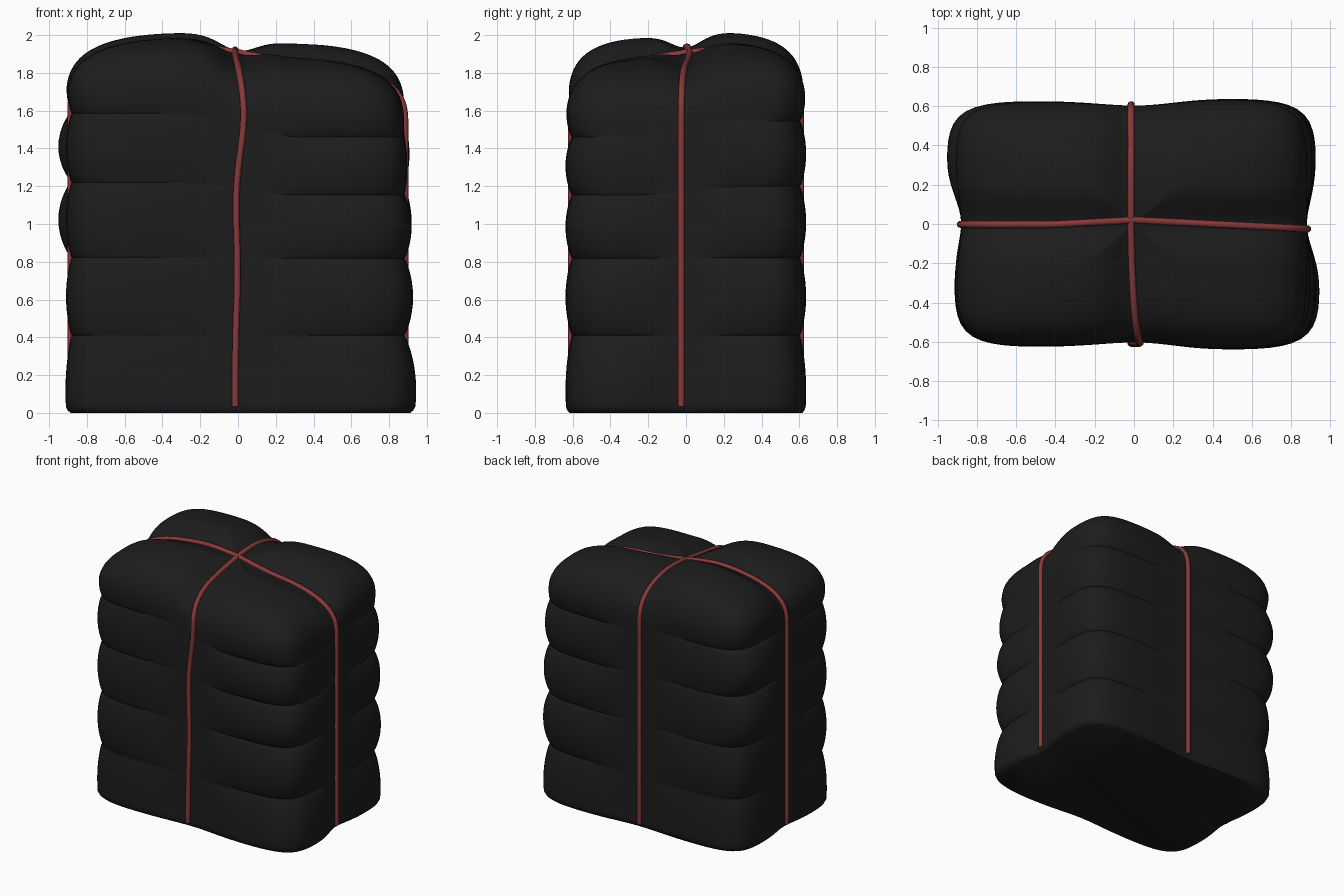
import bpy, bmesh, math
from mathutils import Vector

if "Cube" in bpy.data.objects:
    bpy.data.objects.remove(bpy.data.objects["Cube"])

LEVELS = [0.0, 0.41, 0.82, 1.19, 1.53]          # crease heights between layers
# sideways bulge of each layer at front-left, front-right, back-right, back-left
BULGE = [(0.036, 0.067, 0.045, 0.036), (0.033, 0.05, 0.048, 0.032),
         (0.033, 0.042, 0.042, 0.075), (0.033, 0.018, 0.03, 0.075),
         (0.028, 0.0, 0.003, 0.036)]
N = 144


def material(name, rgb):
    m = bpy.data.materials.new(name)
    m.diffuse_color = (*rgb, 1)
    m.use_nodes = True
    m.node_tree.nodes["Principled BSDF"].inputs["Base Color"].default_value = m.diffuse_color
    return m


def ramp(v, w):
    t = min(1, max(0, v / w * 0.5 + 0.5))
    return t * t * (3 - 2 * t)


def corners(x, y, fl, fr, br, bl):
    """Soft blend of four corner values."""
    u, v = ramp(x, 0.35), ramp(y, 0.3)
    return (fl * (1 - u) + fr * u) * (1 - v) + (bl * (1 - u) + br * u) * v


def outline(th, layer, swell):
    """Pinched rounded rectangle, swollen between the cords."""
    c, s = math.cos(th), math.sin(th)
    r = (abs(c / 0.88) ** 7 + abs(s / 0.603) ** 7) ** (-1 / 7)
    x, y = r * c, r * s
    k = (1 - math.exp(-(x / 0.27) ** 2)) * (1 - math.exp(-(y / 0.17) ** 2))
    bx = corners(x, y, *BULGE[layer])
    by = corners(x, y, 0.024, 0.038, 0.036, 0.024)
    return x * (1 + bx / 0.88 * k * swell), y * (1 + by / 0.603 * k * swell)


def crease(i, x, y):
    tilt = corners(x, y, 0.055, -0.07, 0.015, 0.065)
    return LEVELS[i] + tilt * max(0, LEVELS[i] - 0.8) / 0.73


def top_height(x, y):
    far = min(1.2, max(abs(x) / 0.88, abs(y) / 0.6))
    groove = max(math.exp(-(x / 0.13) ** 2), math.exp(-(y / 0.11) ** 2))
    top = corners(x, y, 1.99, 1.88, 1.962, 2.018)
    return top - (0.062 + 0.03 * far * far) * groove


def surface(th, layer, s):
    """Point on the bundle; s runs 0..1 up one layer."""
    if layer < 4:
        t = 0.3 + 0.7 * s if layer == 0 else s
        x, y = outline(th, layer, max(0, math.sin(math.pi * t)) ** 0.7)
        z0, z1 = crease(layer, x, y), crease(layer + 1, x, y)
        rho = 1.0
        if layer == 0 and s < 0.08:              # rounded bottom edge
            rho = 1 - 0.025 * (1 - s / 0.08) ** 2
        return Vector((x * rho, y * rho, z0 + (z1 - z0) * s)), rho
    phi = math.pi / 2 * s * s * (3 - 2 * s)
    zf = math.sin(phi) ** (2 / 3.4)
    rho = max(0, math.cos(phi)) ** (2 / 3.4)
    swell = math.sin(math.pi / 2 * min(1, zf / 0.4)) ** 0.6
    x, y = outline(th, 4, swell)
    base = crease(4, x, y)
    x, y = x * rho, y * rho
    return Vector((x, y, base + (top_height(x, y) - base) * zf)), rho


SAMPLES = [(0, s) for s in (0, 0.03, 0.08)]
SAMPLES += [(0, 0.08 + 0.92 * i / 14) for i in range(1, 14)]
for lay in (1, 2, 3):
    SAMPLES += [(lay, 0.5 - 0.5 * math.cos(math.pi * i / 16)) for i in range(16)]
SAMPLES += [(4, i / 36) for i in range(36)]

# Soft layered bundle
bm = bmesh.new()
rings = []
for lay, s in SAMPLES:
    rings.append([bm.verts.new(surface(2 * math.pi * i / N, lay, s)[0]) for i in range(N)])
for a, b in zip(rings, rings[1:]):
    for i in range(N):
        j = (i + 1) % N
        bm.faces.new((a[i], a[j], b[j], b[i]))
apex = bm.verts.new((0, 0, top_height(0, 0)))
for i in range(N):
    bm.faces.new((rings[-1][i], rings[-1][(i + 1) % N], apex))
bm.faces.new(rings[0][::-1])
me = bpy.data.meshes.new("layered_bundle")
bm.to_mesh(me)
bm.free()
bundle = bpy.data.objects.new("layered_bundle", me)
bpy.context.collection.objects.link(bundle)
me.materials.append(material("charcoal cloth", (0.012, 0.012, 0.012)))
bpy.context.view_layer.objects.active = bundle
bundle.select_set(True)
bpy.ops.object.shade_smooth_by_angle(angle=math.radians(50))

red = material("dull red cord", (0.25, 0.04, 0.042))


def strand(th):
    d = Vector((math.cos(th), math.sin(th), 0))
    pts = []
    for lay, s in SAMPLES[2:]:
        p, rho = surface(th, lay, s)
        pts.append(p + d * 0.004 * rho + Vector((0, 0, 0.006 * (1 - rho))))
    return pts


def cord(name, th, wobble):
    """Cord from one foot over the top to the opposite foot."""
    pts = strand(th) + [Vector((0, 0, top_height(0, 0) + 0.008))] + strand(th + math.pi)[::-1]
    cu = bpy.data.curves.new(name, 'CURVE')
    cu.dimensions = '3D'
    cu.bevel_depth = 0.018
    cu.bevel_resolution = 3
    cu.use_fill_caps = True
    sp = cu.splines.new('POLY')
    sp.points.add(len(pts) - 1)
    for q, p in zip(sp.points, pts):
        q.co = (*(p + wobble(p)), 1)
    sp.use_smooth = True
    cu.materials.append(red)
    bpy.context.collection.objects.link(bpy.data.objects.new(name, cu))


# Cord over front and back, drifting sideways high on the front
cord("front_back_cord", -math.pi / 2, lambda p: Vector((
    -0.015 + (0.045 * math.exp(-((p.z - 1.58) / 0.28) ** 2)
              + 0.012 * math.exp(-((p.z - 0.75) / 0.3) ** 2)) * ramp(-p.y - 0.3, 0.3), 0, 0)))
# Cord over the two sides
cord("side_cord", 0, lambda p: Vector((
    0, 0.02 - 0.045 * max(0, p.x) / 0.88 - 0.022 * min(1, max(0, -p.x) / 0.4), 0)))
